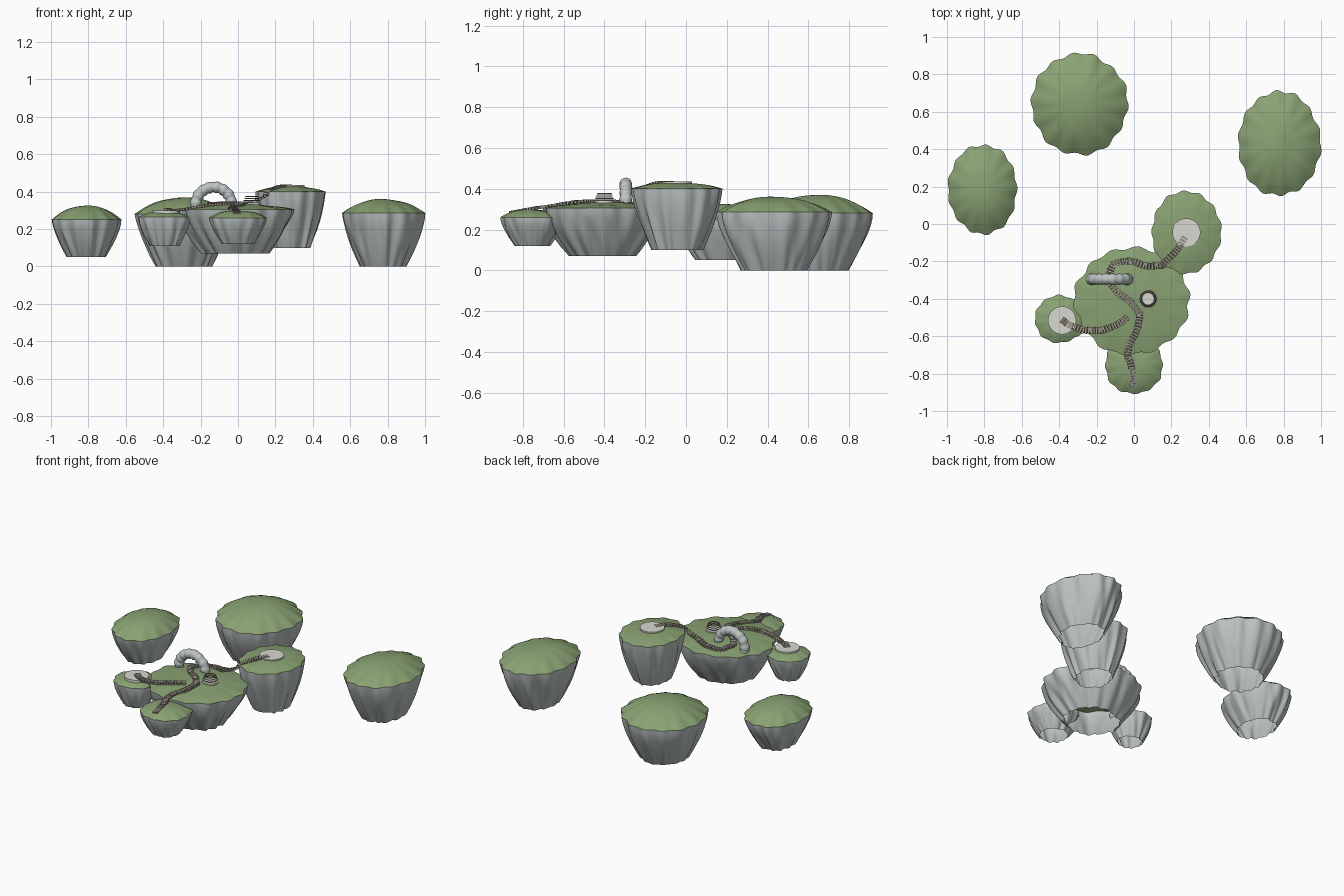
import bpy, bmesh, math
from mathutils import Vector, noise, geometry

if "Cube" in bpy.data.objects:
    bpy.data.objects.remove(bpy.data.objects["Cube"])


def material(name, rgb):
    m = bpy.data.materials.new(name)
    m.diffuse_color = (*rgb, 1)
    m.use_nodes = True
    m.node_tree.nodes["Principled BSDF"].inputs["Base Color"].default_value = m.diffuse_color
    return m


GRASS = material("grass", (0.25, 0.36, 0.17))
PATH = material("path", (0.34, 0.30, 0.25))
PALE = material("pale_stone", (0.68, 0.69, 0.64))
ROCK = material("rock", (0.50, 0.55, 0.54))


def finish(name, bm, mat, angle=40):
    me = bpy.data.meshes.new(name)
    bm.to_mesh(me)
    bm.free()
    ob = bpy.data.objects.new(name, me)
    bpy.context.collection.objects.link(ob)
    me.materials.append(mat)
    bpy.context.view_layer.objects.active = ob
    ob.select_set(True)
    bpy.ops.object.shade_smooth_by_angle(angle=math.radians(angle))
    ob.select_set(False)
    return ob


N = 112


def rim(a, seed, lobes):
    # Scalloped outline shared by grass edge and cliff top
    wobble = noise.noise(Vector((math.cos(a) * 1.6, math.sin(a) * 1.6, seed)))
    return 0.97 + 0.026 * math.sin(lobes * a + seed) + 0.045 * wobble


def flute(a, t, seed):
    # Slightly slanted vertical ridges in the rock
    b = a + 0.12 * t
    return noise.noise(Vector((math.cos(b) * 5, math.sin(b) * 5, seed + t * 0.9)))


def stitch(bm, rings):
    for r0, r1 in zip(rings, rings[1:]):
        for i in range(N):
            j = (i + 1) % N
            bm.faces.new((r0[i], r0[j], r1[j], r1[i]))


def island(name, cx, cy, rx, ry, z0, zr, zt, seed, lobes):
    angles = [2 * math.pi * i / N for i in range(N)]
    # Open-bottomed cliff
    bm, rings = bmesh.new(), []
    for k in range(11):
        t = k / 10
        prof = 0.56 + 0.44 * (1 - (1 - t) ** 1.45)
        ring = []
        for a in angles:
            r = prof * rim(a, seed, lobes) + 0.07 * flute(a, t, seed) * (1 - t ** 4)
            ring.append(bm.verts.new((cx + rx * r * math.cos(a), cy + ry * r * math.sin(a),
                                      z0 + (zr - z0) * t)))
        rings.append(ring)
    stitch(bm, rings)
    finish(name + "_rock", bm, ROCK, 60)
    # Domed grass cap
    bm, rings = bmesh.new(), []
    for k in range(10):
        s = 1 - k / 10
        ring = []
        for a in angles:
            r = s * (1 + (rim(a, seed, lobes) - 1) * s)
            x, y = cx + rx * r * math.cos(a), cy + ry * r * math.sin(a)
            bump = 0.006 * noise.noise(Vector((x * 9, y * 5, seed))) * (1 - s ** 4)
            ring.append(bm.verts.new((x, y, zr + (zt - zr) * (1 - s ** 2.2) + bump)))
        rings.append(ring)
    stitch(bm, rings)
    tip = bm.verts.new((cx, cy, zt))
    for i in range(N):
        bm.faces.new((rings[-1][i], rings[-1][(i + 1) % N], tip))
    finish(name + "_grass", bm, GRASS, 60)


island("left_island", -0.81, 0.185, 0.19, 0.245, 0.05, 0.25, 0.325, 1.3, 13)
island("back_island", -0.29, 0.645, 0.262, 0.275, 0.0, 0.28, 0.37, 2.7, 14)
island("right_island", 0.775, 0.43, 0.225, 0.29, 0.0, 0.285, 0.36, 3.9, 14)
island("tall_island", 0.28, -0.045, 0.192, 0.225, 0.1, 0.40, 0.43, 5.2, 13)
island("main_island", -0.01, -0.41, 0.32, 0.29, 0.07, 0.305, 0.335, 6.1, 14)
island("front_island", 0.0, -0.755, 0.158, 0.158, 0.12, 0.26, 0.30, 7.4, 12)
island("small_island", -0.395, -0.51, 0.14, 0.13, 0.11, 0.265, 0.295, 8.8, 11)


def resample(points, step):
    # Smooth curve through the points, evenly spaced
    p = [Vector(q) for q in points]
    tang = [(p[min(i + 1, len(p) - 1)] - p[max(i - 1, 0)]) / 6 for i in range(len(p))]
    line = []
    for i in range(len(p) - 1):
        line += geometry.interpolate_bezier(p[i], p[i] + 2 * tang[i] * 0.95,
                                            p[i + 1] - 2 * tang[i + 1] * 0.95, p[i + 1], 24)[:-1]
    out = [line[0]]
    for q in line:
        if (q - out[-1]).length >= step:
            out.append(q)
    return out


def path(name, points):
    # Row of narrow planks following the curve
    pts = resample(points, 0.013)
    bm = bmesh.new()
    for i, q in enumerate(pts):
        d = (pts[min(i + 1, len(pts) - 1)] - pts[max(i - 1, 0)]).normalized()
        side = Vector((-d.y, d.x, 0)).normalized()
        up = d.cross(side)
        for v in bmesh.ops.create_cube(bm, size=1)["verts"]:
            c = v.co.copy()
            v.co = q + d * c.x * 0.012 + side * c.y * 0.036 + up * c.z * 0.014
    finish(name, bm, PATH, 30)


path("long_path", [(-0.005, -0.86, 0.284), (-0.015, -0.76, 0.302), (-0.03, -0.67, 0.315),
                   (0.025, -0.53, 0.336), (0.0, -0.44, 0.34), (-0.11, -0.34, 0.338),
                   (-0.13, -0.26, 0.33), (-0.05, -0.2, 0.327), (0.1, -0.225, 0.355),
                   (0.19, -0.18, 0.415), (0.28, -0.06, 0.432)])
path("short_path", [(-0.38, -0.515, 0.305), (-0.32, -0.55, 0.302), (-0.22, -0.57, 0.318),
                    (-0.12, -0.55, 0.333), (-0.035, -0.5, 0.338)])

# Stone arch
bm, sections = bmesh.new(), []
for k in range(57):
    a = -0.3 + (math.pi + 0.6) * k / 56
    ring = []
    for m in range(16):
        b = 2 * math.pi * m / 16
        r = 0.029 + 0.0022 * math.sin(k * math.pi / 3)
        r += 0.003 * noise.noise(Vector((k * 0.3, math.cos(b) * 2, math.sin(b) * 2)))
        d = 0.096 + r * math.cos(b)
        ring.append(bm.verts.new((-0.13 + d * math.cos(a), -0.295 + r * math.sin(b),
                                  0.328 + d * math.sin(a))))
    sections.append(ring)
for s0, s1 in zip(sections, sections[1:]):
    for m in range(16):
        n = (m + 1) % 16
        bm.faces.new((s0[m], s0[n], s1[n], s1[m]))
bm.faces.new(sections[0])
bm.faces.new(sections[-1])
bmesh.ops.recalc_face_normals(bm, faces=bm.faces)
finish("stone_arch", bm, ROCK, 60)


def disc(name, x, y, z, r, h):
    bm = bmesh.new()
    bmesh.ops.create_cone(bm, cap_ends=True, segments=40, radius1=r, radius2=r, depth=h)
    bmesh.ops.translate(bm, verts=bm.verts, vec=(x, y, z))
    finish(name, bm, PALE)


# Landing discs and the ringed marker
disc("tall_island_disc", 0.28, -0.045, 0.427, 0.075, 0.016)
disc("small_island_disc", -0.385, -0.515, 0.291, 0.075, 0.018)
disc("marker_base", 0.075, -0.4, 0.336, 0.048, 0.012)
for i, r in enumerate((0.042, 0.038, 0.034)):
    bpy.ops.mesh.primitive_torus_add(location=(0.075, -0.4, 0.353 + 0.011 * i), major_radius=r,
                                     minor_radius=0.003, major_segments=40, minor_segments=8)
    ob = bpy.context.object
    ob.name = f"marker_ring_{i + 1}"
    ob.data.materials.append(PATH)
    bpy.ops.object.shade_smooth()
    ob.select_set(False)
